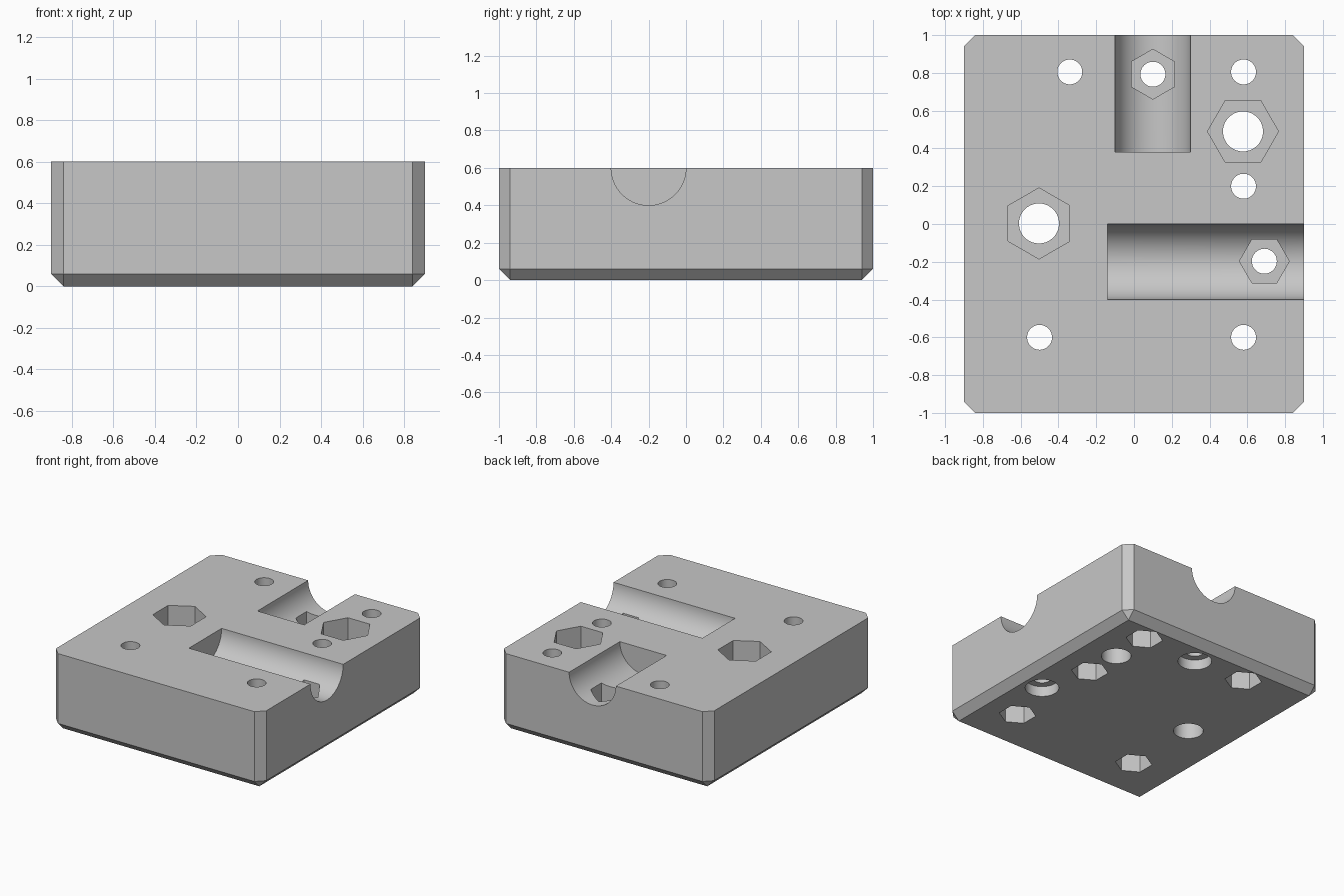
import bpy
import bmesh
from math import pi

cube = bpy.data.objects.get("Cube")
if cube:
    bpy.data.objects.remove(cube)

HALF_X, HALF_Y, HEIGHT, CHAMFER = 0.9, 1.0, 0.6, 0.06
BOLT_R, NUT_R, HEAD_R = 0.066, 0.132, 0.12
ROD_R, ROD_NUT_R = 0.106, 0.188
GROOVE_R = 0.2

grey = bpy.data.materials.new("light grey")
grey.use_nodes = True
colour = (0.57, 0.57, 0.57, 1)
grey.diffuse_color = colour
grey.node_tree.nodes["Principled BSDF"].inputs["Base Color"].default_value = colour

# Block with chamfered upright and bottom edges, as the hull of its corners
bm = bmesh.new()
for sx in (-1, 1):
    for sy in (-1, 1):
        inner_x, inner_y = sx * (HALF_X - CHAMFER), sy * (HALF_Y - CHAMFER)
        bm.verts.new((inner_x, inner_y, 0))
        for z in (CHAMFER, HEIGHT):
            bm.verts.new((inner_x, sy * HALF_Y, z))
            bm.verts.new((sx * HALF_X, inner_y, z))
bmesh.ops.convex_hull(bm, input=bm.verts)
bmesh.ops.dissolve_limit(bm, angle_limit=0.01, verts=bm.verts, edges=bm.edges)
bmesh.ops.recalc_face_normals(bm, faces=bm.faces)
mesh = bpy.data.meshes.new("mounting_block")
bm.to_mesh(mesh)
bm.free()
block = bpy.data.objects.new("mounting_block", mesh)
bpy.context.collection.objects.link(block)
mesh.materials.append(grey)


def cut(sides, radius, length, centre, rotation=(0, 0, 0)):
    """Subtract a prism or cylinder from the block."""
    bpy.ops.mesh.primitive_cylinder_add(vertices=sides, radius=radius, depth=length,
                                        location=centre, rotation=rotation)
    cutter = bpy.context.object
    cutter.name = "cutter"
    cutter.hide_render = True
    cutter.data.materials.append(grey)
    mod = block.modifiers.new("cut", "BOOLEAN")
    mod.operation = "DIFFERENCE"
    mod.solver = "EXACT"
    mod.object = cutter
    bpy.context.view_layer.objects.active = block
    bpy.ops.object.modifier_apply(modifier=mod.name)
    bpy.data.objects.remove(cutter)


def bore(x, y, sides, radius, low, high, turn=0):
    """Cut an upright hole between two heights."""
    cut(sides, radius, high - low, (x, y, (low + high) / 2), (0, 0, turn))


# Half-round grooves, open at the left side and at the back
side_start, back_start, over = -0.14, 0.38, 1.2
cut(96, GROOVE_R, over - side_start, ((over + side_start) / 2, -0.2, HEIGHT), (0, pi / 2, 0))
cut(96, GROOVE_R, over - back_start, (0.1, (over + back_start) / 2, HEIGHT), (pi / 2, 0, 0))

# Mounting holes with nut pockets underneath
for x, y in ((-0.34, 0.805), (0.58, 0.805), (0.58, 0.2), (-0.5, -0.6), (0.58, -0.6)):
    bore(x, y, 48, BOLT_R, -0.1, 0.7)
    bore(x, y, 6, NUT_R, -0.1, 0.2)

# Large holes with nut pockets on top
for x, y, turn in ((0.577, 0.49, pi / 6), (-0.503, 0.003, 0)):
    bore(x, y, 64, ROD_R, -0.1, 0.7)
    bore(x, y, 6, ROD_NUT_R, 0.36, 0.7, turn)

# Clamp holes in the grooves: nut pocket above, round head recess below
for x, y, turn in ((0.1, 0.793, 0), (0.69, -0.197, pi / 6)):
    bore(x, y, 48, BOLT_R, -0.1, 0.7)
    bore(x, y, 6, NUT_R, 0.25, 0.7, turn)
    bore(x, y, 64, HEAD_R, -0.1, 0.08)

# Smooth the round walls and keep the edges crisp
bpy.ops.object.select_all(action="DESELECT")
block.select_set(True)
bpy.context.view_layer.objects.active = block
bpy.ops.object.shade_smooth_by_angle(angle=pi / 6)
